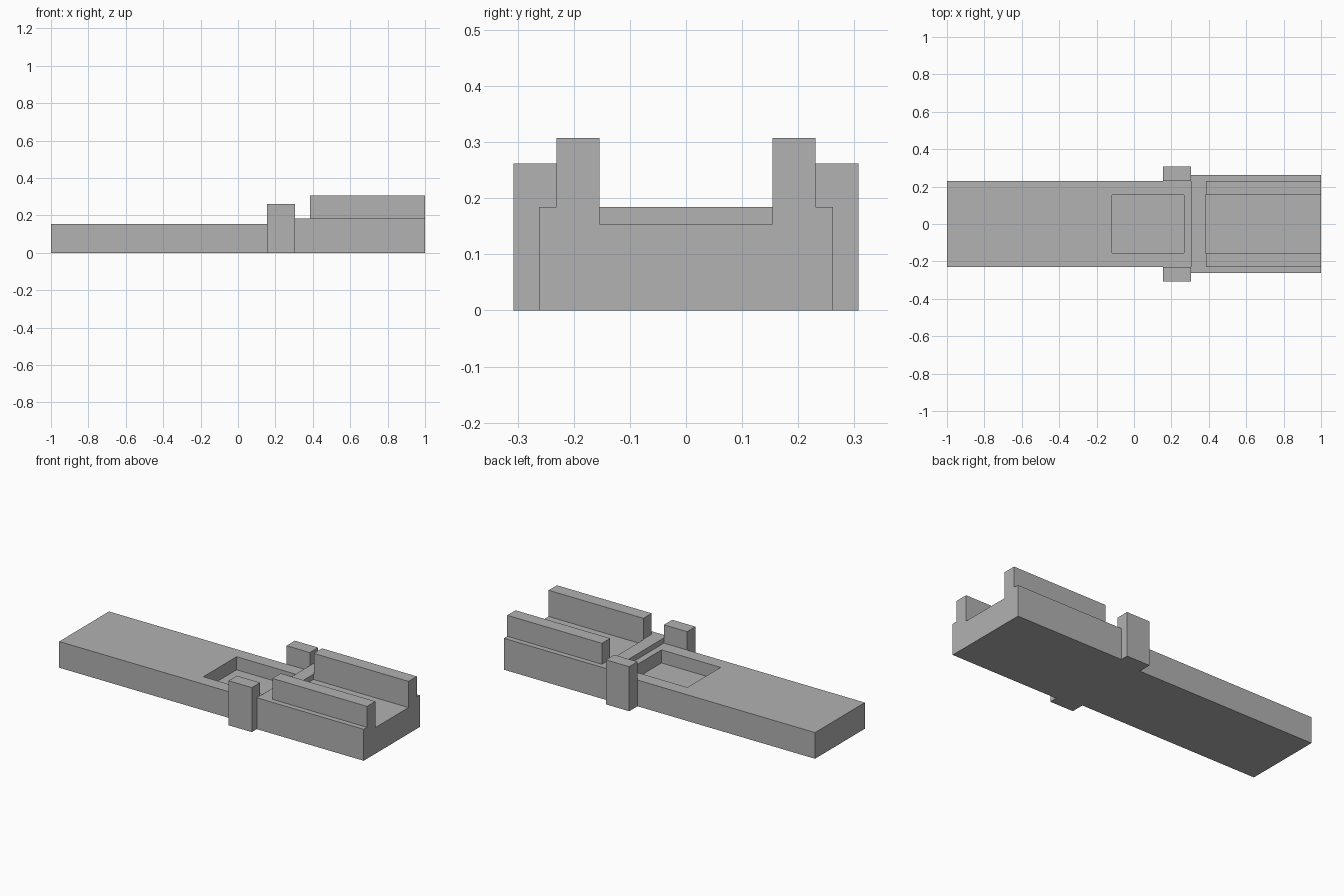
import bpy

if "Cube" in bpy.data.objects:
    bpy.data.objects.remove(bpy.data.objects["Cube"], do_unlink=True)

# One plain grey for the whole model
grey = bpy.data.materials.new("plain grey")
grey.use_nodes = True
colour = (0.445, 0.445, 0.445, 1)
grey.diffuse_color = colour
grey.node_tree.nodes["Principled BSDF"].inputs["Base Color"].default_value = colour


def box(name, x, y, z):
    """Box spanning the given (low, high) range on each axis."""
    spans = (x, y, z)
    bpy.ops.mesh.primitive_cube_add(size=1, location=[(a + b) / 2 for a, b in spans])
    ob = bpy.context.object
    ob.name = ob.data.name = name
    ob.scale = [b - a for a, b in spans]
    bpy.ops.object.transform_apply(location=False, rotation=False, scale=True)
    ob.data.materials.append(grey)
    return ob


def carve(body, x, y, z):
    """Cut a box-shaped recess out of a body."""
    cutter = box("recess_cutter", x, y, z)
    cutter.hide_render = True
    mod = body.modifiers.new("recess", 'BOOLEAN')
    mod.operation = 'DIFFERENCE'
    mod.solver = 'EXACT'
    mod.object = cutter
    bpy.context.view_layer.objects.active = body
    bpy.ops.object.modifier_apply(modifier=mod.name)
    bpy.data.objects.remove(cutter, do_unlink=True)


U = 1 / 13            # size module
DECK = 2 * U          # deck height
BLOCK = 2.4 * U       # raised block height
JOINT = 0.305         # where the deck meets the block
CHANNEL = 0.382       # where the channel starts

# Long flat deck with a shallow pocket
deck = box("deck", (-1, JOINT), (-3 * U, 3 * U), (0, DECK))
carve(deck, (-0.117, 0.267), (-2 * U, 2 * U), (U, 3 * U))

# Wider raised block with an open channel along its middle
block = box("raised_block", (JOINT, 1), (-3.4 * U, 3.4 * U), (0, BLOCK))
carve(block, (CHANNEL, 1.1), (-2 * U, 2 * U), (DECK, 4 * U))

# Matching rails and side posts
for side, s in (("left", 1), ("right", -1)):
    rail_y = sorted((s * 2 * U, s * 3 * U))
    post_y = sorted((s * 3 * U, s * 4 * U))
    box(side + "_rail", (5 * U, 1), rail_y, (BLOCK, 4 * U))
    box(side + "_post", (DECK, JOINT), post_y, (0, 3.4 * U))
